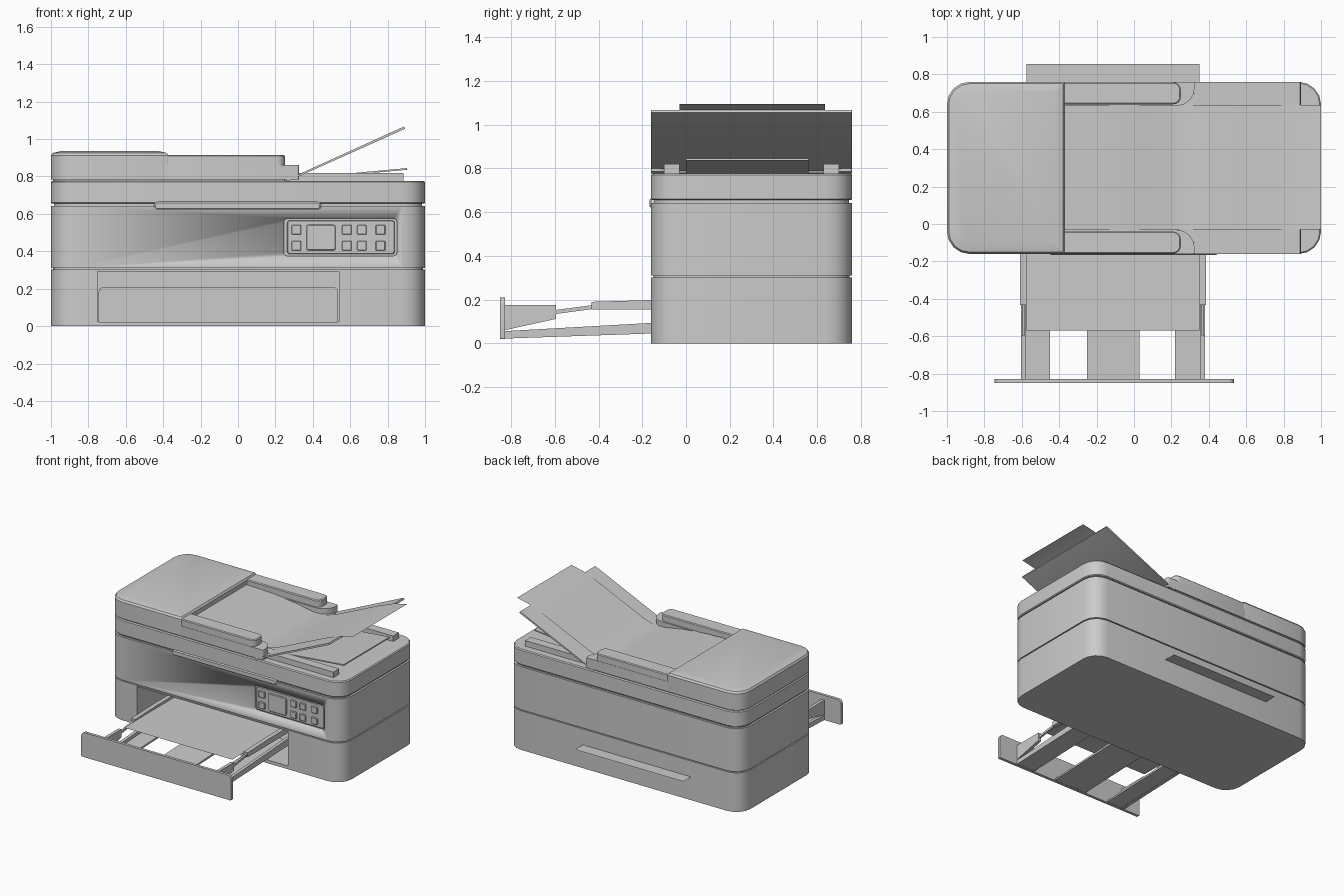
import bpy, bmesh, math

if "Cube" in bpy.data.objects:
    bpy.data.objects.remove(bpy.data.objects["Cube"])


def finish(name, bm, smooth=True):
    bmesh.ops.recalc_face_normals(bm, faces=bm.faces)
    me = bpy.data.meshes.new(name)
    bm.to_mesh(me)
    bm.free()
    ob = bpy.data.objects.new(name, me)
    bpy.context.collection.objects.link(ob)
    if smooth:
        bpy.ops.object.select_all(action='DESELECT')
        ob.select_set(True)
        bpy.context.view_layer.objects.active = ob
        bpy.ops.object.shade_smooth_by_angle(angle=math.radians(30))
    return ob


def outline(a0, a1, b0, b1, radii, seg):
    """Rounded rectangle; radii run low-low, high-low, high-high, low-high."""
    pts = []
    corners = [(a0, b0, 1, 1), (a1, b0, -1, 1), (a1, b1, -1, -1), (a0, b1, 1, -1)]
    for k, ((a, b, sa, sb), r) in enumerate(zip(corners, radii)):
        r = max(r, 0.0005)
        for i in range(seg + 1):
            t = math.pi + math.pi / 2 * (k + i / seg)
            pts.append((a + sa * r + r * math.cos(t), b + sb * r + r * math.sin(t)))
    return pts


def slab(name, a, b, layers, radii=0.0, seg=4, facing='Z'):
    """Stack of rounded outlines; layers are (height, inset). Facing Y puts height along y."""
    if not isinstance(radii, tuple):
        radii = (radii,) * 4
    bm = bmesh.new()
    rings = []
    for h, d in layers:
        pts = outline(a[0] + d, a[1] - d, b[0] + d, b[1] - d, [r - d for r in radii], seg)
        rings.append([bm.verts.new((p, q, h) if facing == 'Z' else (p, h, q)) for p, q in pts])
    n = len(rings[0])
    for lo, hi in zip(rings, rings[1:]):
        for i in range(n):
            bm.faces.new((lo[i], lo[(i + 1) % n], hi[(i + 1) % n], hi[i]))
    bm.faces.new(rings[0][::-1])
    bm.faces.new(rings[-1])
    return finish(name, bm)


def box(name, x, y, z):
    bm = bmesh.new()
    bmesh.ops.create_cube(bm, size=1)
    for v in bm.verts:
        v.co = [lo + (c + 0.5) * (hi - lo) for c, (lo, hi) in zip(v.co, (x, y, z))]
    return finish(name, bm, False)


def prism(name, pts, lo, hi, axis, closed=True):
    """Side profile extruded along x (yz points) or y (xz points); open gives a thin sheet."""
    bm = bmesh.new()
    rows = [[bm.verts.new((h, p, q) if axis == 'X' else (p, h, q)) for p, q in pts] for h in (lo, hi)]
    n = len(pts)
    for i in range(n if closed else n - 1):
        j = (i + 1) % n
        bm.faces.new((rows[0][i], rows[0][j], rows[1][j], rows[1][i]))
    if closed:
        bm.faces.new(rows[0])
        bm.faces.new(rows[1])
    return finish(name, bm)


def cut(ob, cutter):
    m = ob.modifiers.new("cut", 'BOOLEAN')
    m.operation, m.solver, m.object = 'DIFFERENCE', 'EXACT', cutter
    bpy.context.view_layer.objects.active = ob
    bpy.ops.object.modifier_apply(modifier=m.name)
    bpy.data.objects.remove(cutter, do_unlink=True)


X, Y = (-1, 1), (-0.16, 0.76)
R = 0.12

# Stacked body shells with recessed seams
lower = slab("lower_body", X, Y, [(0, 0), (0.302, 0)], R)
middle = slab("middle_body", X, Y, [(0.310, 0), (0.643, 0)], R)
slab("lower_seam", X, Y, [(0.300, 0.012), (0.312, 0.012)], R)
slab("lid_seam", X, Y, [(0.640, 0.015), (0.658, 0.015)], R)
slab("scanner_lid", X, Y, [(0.655, 0.006), (0.661, 0), (0.770, 0), (0.777, 0.007)], R)
cut(lower, box("tray_cutter", (-0.75, 0.54), (-0.3, 0.68), (0.025, 0.293)))

# Control panel recess, frame, screen and keys
cut(middle, slab("panel_cutter", (0.245, 0.85), (0.375, 0.575),
                 [(-0.2, 0), (-0.135, 0)], 0.02, 3, 'Y'))
slab("control_panel", (0.262, 0.838), (0.385, 0.565), [(-0.13, 0), (-0.147, 0), (-0.15, 0.004)], 0.015, 3, 'Y')
slab("screen", (0.365, 0.522), (0.405, 0.542), [(-0.14, 0), (-0.156, 0), (-0.16, 0.004)], 0.012, 3, 'Y')
for i, kx in enumerate((0.312, 0.582, 0.662, 0.762)):
    for j, kz in enumerate((0.43, 0.515)):
        slab(f"key_{i}_{j}", (kx - 0.026, kx + 0.026), (kz - 0.026, kz + 0.026),
             [(-0.14, 0), (-0.156, 0), (-0.16, 0.004)], 0.004, 1, 'Y')

# Lid grip across the seam
slab("lid_grip", (-0.45, 0.445), (0.62, 0.665), [(-0.14, 0), (-0.16, 0), (-0.167, 0.008)], 0.0225, 5, 'Y')

# Document feeder housing
slab("feeder_seam", (-0.99, 0.25), (-0.15, 0.75), [(0.770, 0), (0.788, 0)], (R, 0, 0, R))
slab("feeder_housing", (-1, -0.37), Y, [(0.785, 0), (0.912, 0), (0.926, 0.01), (0.935, 0.05)],
     (R, 0.01, 0.01, R))
prism("feeder_bed", [(-0.4, 0.78), (0.3, 0.78), (0.3, 0.79), (0.1, 0.825), (-0.2, 0.85), (-0.4, 0.86)],
      -0.05, 0.65, 'Y')

# Mirrored guides and lid ribs either side of the paper path (y centre 0.30)
for side, s in (("front", 1), ("back", -1)):
    def span(a, b):
        return tuple(sorted((0.3 - s * (0.3 - a), 0.3 - s * (0.3 - b))))
    rr = (0, 0.01, 0.1, 0) if s > 0 else (0, 0.1, 0.01, 0)
    slab(f"{side}_guide_base", (-0.38, 0.325), span(-0.16, -0.03), [(0.785, 0), (0.862, 0)], rr)
    slab(f"{side}_guide_top", (-0.38, 0.25), span(-0.158, -0.04), [(0.86, 0), (0.909, 0), (0.915, 0.006)],
         (0, 0.04, 0.04, 0))
    box(f"{side}_lid_rib", (0.24, 0.885), span(-0.10, -0.03), (0.77, 0.82))

# Sloping input tray, output flap and loaded sheet
prism("input_tray", [(0.25, 0.778), (0.275, 0.778), (0.893, 1.055), (0.887, 1.067)], Y[0], Y[1], 'Y')
prism("output_flap", [(0.3, 0.777), (0.6, 0.808), (0.905, 0.836), (0.904, 0.845), (0.6, 0.817), (0.3, 0.787)],
      0.0, 0.56, 'Y')
prism("loaded_sheet", [(-0.38, 0.88), (-0.15, 0.872), (0.05, 0.852), (0.2, 0.825), (0.3, 0.823), (0.4, 0.857),
                       (0.55, 0.925), (0.75, 1.015), (0.89, 1.071), (1.0, 1.095)], -0.03, 0.635, 'Y', False)

# Pulled-out paper tray: front plate, three floor slats, jointed side rails
slab("tray_front", (-0.745, 0.535), (0.02, 0.21), [(-0.85, 0), (-0.828, 0)], (0.005, 0.005, 0.03, 0.03), 4, 'Y')
for i, (x0, x1) in enumerate(((-0.60, -0.45), (-0.25, 0.03), (0.22, 0.38))):
    prism(f"tray_slat_{i}", [(-0.83, 0.024), (0.1, 0.056), (0.1, 0.074), (-0.83, 0.036)], x0, x1, 'X')
for side, xc in (("left", -0.593), ("right", 0.368)):
    prism(f"{side}_floor_rail", [(-0.83, 0.022), (0.1, 0.054), (0.1, 0.108), (-0.83, 0.056)],
          xc - 0.012, xc + 0.012, 'X')
    prism(f"{side}_rail_front", [(-0.83, 0.06), (-0.594, 0.112), (-0.594, 0.175), (-0.83, 0.175)],
          xc - 0.012, xc + 0.012, 'X')
    prism(f"{side}_rail_link", [(-0.60, 0.134), (-0.42, 0.158), (-0.42, 0.176), (-0.60, 0.152)],
          xc - 0.007, xc + 0.007, 'X')
    prism(f"{side}_rail_back", [(-0.432, 0.155), (0.1, 0.155), (0.1, 0.198), (-0.16, 0.198), (-0.432, 0.19)],
          xc - 0.017, xc + 0.017, 'X')

# Output sheet running through the body
prism("output_sheet", [(-0.57, 0.18), (0.855, 0.18)], -0.575, 0.35, 'X', False)
